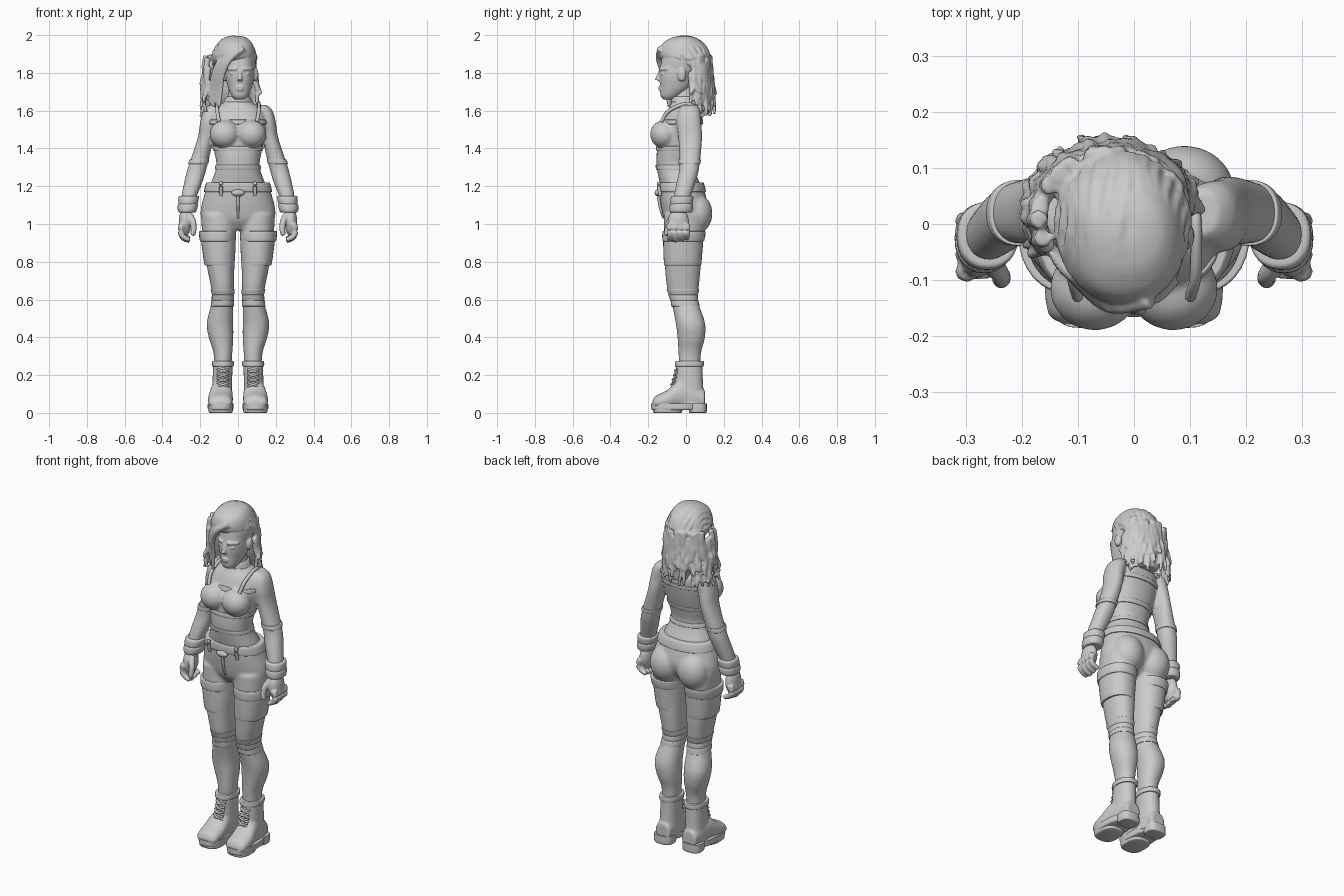
import bpy, bmesh, math, random
from mathutils import Vector, Matrix

random.seed(4)
cube = bpy.data.objects.get("Cube")
if cube:
    bpy.data.objects.remove(cube)

clay = bpy.data.materials.new("clay grey")
clay.use_nodes = True
grey = (.6, .6, .6, 1)
clay.diffuse_color = grey
clay.node_tree.nodes["Principled BSDF"].inputs["Base Color"].default_value = grey


def ring(at, half, front, back, x=0):
    """One oval cross-section: position, half width, depth limits and centre."""
    return at, x - half, x + half, front, back


def spline(rows, steps):
    """Smoothly interpolate a list of equal-length tuples."""
    result = []
    last = len(rows) - 1
    for i in range(last):
        before, start, end, after = (rows[max(0, min(last, i + k))] for k in (-1, 0, 1, 2))
        for step in range(steps):
            t = step / steps
            result.append([
                q + t / 2 * (r - p + t * (2 * p - 5 * q + 4 * r - s + t * (3 * (q - r) + s - p)))
                for p, q, r, s in zip(before, start, end, after)])
    return result + [list(rows[last])]


def skin(bm, rings):
    """Bridge rings of points into a closed surface."""
    loops = [[bm.verts.new(point) for point in points] for points in rings]
    count = len(loops[0])
    for low, high in zip(loops, loops[1:]):
        for i in range(count):
            j = (i + 1) % count
            bm.faces.new((low[i], low[j], high[j], high[i]))
    bm.faces.new(loops[0])
    bm.faces.new(loops[-1])


def loft(bm, rows, power=2.2, along_y=False, steps=4, sides=32):
    """Skin a smooth stack of superellipse cross-sections."""
    rings = []
    for at, left, right, front, back in spline(rows, steps):
        points = []
        for i in range(sides):
            angle = math.tau * i / sides
            c, s = math.cos(angle), math.sin(angle)
            x = (left + right + (right - left) * math.copysign(abs(c) ** (2 / power), c)) / 2
            y = (front + back + (back - front) * math.copysign(abs(s) ** (2 / power), s)) / 2
            points.append((x, at, y) if along_y else (x, y, at))
        rings.append(points)
    skin(bm, rings)


def band(bm, profile, z, height, swell, shift=0):
    """Raised band that follows a lofted profile at height z."""
    rows = []
    fine = spline(profile, 8)
    for offset, grow in ((-1, 0), (-.8, swell), (.8, swell), (1, 0)):
        level = z + offset * height
        at, left, right, front, back = min(fine, key=lambda row: abs(row[0] - level))
        rows.append((level, left - grow + shift, right + grow + shift, front - grow, back + grow))
    loft(bm, rows)


def tube(bm, points, start, end, sides=8, steps=4):
    """Round tube along a smooth path, tapering from start to end radius."""
    path = [Vector(point) for point in spline(points, steps)]
    last = len(path) - 1
    rings = []
    for i, point in enumerate(path):
        direction = path[min(i + 1, last)] - path[max(i - 1, 0)]
        turn = direction.to_track_quat('Z', 'Y')
        radius = start + (end - start) * i / last
        rings.append([point + turn @ Vector((radius * math.cos(angle), radius * math.sin(angle), 0))
                      for angle in (math.tau * k / sides for k in range(sides))])
    skin(bm, rings)


def ball(bm, centre, radii):
    place = Matrix.Translation(centre) @ Matrix.Diagonal((*radii, 1))
    bmesh.ops.create_uvsphere(bm, u_segments=24, v_segments=16, radius=1, matrix=place)


def finish(name, bm, mirror=True, voxel=0, relax=3):
    """Make the object; a voxel size blends its pieces into one surface."""
    bmesh.ops.recalc_face_normals(bm, faces=bm.faces)
    mesh = bpy.data.meshes.new(name)
    bm.to_mesh(mesh)
    bm.free()
    mesh.materials.append(clay)
    part = bpy.data.objects.new(name, mesh)
    bpy.context.collection.objects.link(part)
    bpy.ops.object.select_all(action='DESELECT')
    part.select_set(True)
    bpy.context.view_layer.objects.active = part
    bpy.ops.object.shade_smooth_by_angle(angle=math.radians(50))
    if mirror:
        part.modifiers.new("Mirror", 'MIRROR').use_mirror_merge = False
    if voxel:
        blend = part.modifiers.new("Blend", 'REMESH')
        blend.mode, blend.voxel_size, blend.use_smooth_shade = 'VOXEL', voxel, True
        part.modifiers.new("Relax", 'SMOOTH').iterations = relax


# Body profiles, each from bottom to top
torso = [ring(at=1.14, half=.17, front=-.12, back=.09),
         ring(at=1.2, half=.15, front=-.135, back=.08),
         ring(at=1.3, half=.115, front=-.155, back=.04),
         ring(at=1.38, half=.125, front=-.155, back=.05),
         ring(at=1.46, half=.14, front=-.145, back=.07),
         ring(at=1.54, half=.15, front=-.125, back=.085),
         ring(at=1.6, half=.135, front=-.1, back=.085),
         ring(at=1.66, half=.06, front=-.07, back=.05),
         ring(at=1.76, half=.05, front=-.07, back=.04)]
arm = [ring(at=1.06, x=.27, half=.03, front=-.07, back=.015),
       ring(at=1.14, x=.26, half=.04, front=-.065, back=.025),
       ring(at=1.22, x=.237, half=.048, front=-.05, back=.05),
       ring(at=1.3, x=.215, half=.05, front=-.035, back=.07),
       ring(at=1.45, x=.172, half=.043, front=-.04, back=.085),
       ring(at=1.54, x=.155, half=.045, front=-.05, back=.08),
       ring(at=1.6, x=.137, half=.046, front=-.04, back=.075),
       ring(at=1.63, x=.117, half=.035, front=-.02, back=.06)]
hips = [ring(at=.97, half=.13, front=-.08, back=.04),
        ring(at=1.02, half=.19, front=-.115, back=.09),
        ring(at=1.08, half=.197, front=-.13, back=.115),
        ring(at=1.15, half=.18, front=-.14, back=.105),
        ring(at=1.22, half=.16, front=-.143, back=.085)]
leg = [ring(at=.24, x=.08, half=.045, front=-.035, back=.075),
       ring(at=.32, x=.08, half=.05, front=-.04, back=.08),
       ring(at=.4, x=.09, half=.065, front=-.045, back=.1),
       ring(at=.48, x=.095, half=.07, front=-.055, back=.1),
       ring(at=.6, x=.08, half=.055, front=-.08, back=.06),
       ring(at=.66, x=.082, half=.06, front=-.1, back=.067),
       ring(at=.75, x=.09, half=.07, front=-.11, back=.076),
       ring(at=.85, x=.096, half=.082, front=-.117, back=.082),
       ring(at=.95, x=.1, half=.09, front=-.118, back=.095),
       ring(at=1.05, x=.1, half=.095, front=-.118, back=.11)]

# Upper body and trousers
bm = bmesh.new()
loft(bm, torso)
loft(bm, arm)
ball(bm, centre=(.07, -.115, 1.475), radii=(.08, .075, .075))
finish("upper_body", bm, voxel=.009)
bm = bmesh.new()
loft(bm, hips)
loft(bm, leg)
ball(bm, centre=(.09, .055, 1.055), radii=(.09, .085, .105))
finish("trousers", bm, voxel=.009)

# Garment edges, choker and waistband
bm = bmesh.new()
for z in (1.3, 1.4, 1.54):
    band(bm, torso, z, height=.012, swell=.005)
band(bm, torso, z=1.66, height=.015, swell=.008)
band(bm, hips, z=1.195, height=.025, swell=.008)
ball(bm, centre=(0, -.15, 1.165), radii=(.035, .016, .018))
tube(bm, [(0, -.145, 1.15), (0, -.137, 1.09), (0, -.12, 1.03)], start=.01, end=.005)
finish("garment_bands", bm, mirror=False)
bm = bmesh.new()
tube(bm, [(.1, -.13, 1.54), (.11, -.09, 1.6), (.11, .01, 1.637), (.1, .08, 1.59)], start=.01, end=.01)
tube(bm, [(.09, -.14, 1.22), (.09, -.145, 1.2), (.09, -.135, 1.15)], start=.011, end=.009)
finish("straps_and_belt_loops", bm)

# Glove edges, rolled wrist cuffs, knee folds and thigh pockets
bm = bmesh.new()
band(bm, arm, z=1.33, height=.012, swell=.004)
for z, swell in ((1.085, .017), (1.125, .014)):
    band(bm, arm, z, height=.024, swell=swell)
finish("gloves_and_cuffs", bm)
bm = bmesh.new()
for z in (.58, .61, .64):
    band(bm, leg, z, height=.016, swell=.004)
finish("knee_folds", bm)
bm = bmesh.new()
band(bm, leg, z=.85, height=.07, swell=.003, shift=.007)
band(bm, leg, z=.935, height=.027, swell=.007, shift=.009)
finish("thigh_pockets", bm)

# Loosely curled hands
bm = bmesh.new()
ball(bm, centre=(.28, -.04, 1.01), radii=(.034, .056, .075))
for finger in range(4):
    y = -.085 + .03 * finger
    tip = .91 + .006 * abs(finger - 1)
    tube(bm, [(.295, y, 1), (.304, y, .96), (.288, y, tip + .015), (.255, y, tip)], start=.019, end=.013)
tube(bm, [(.26, -.06, 1.05), (.238, -.09, 1.01), (.236, -.1, .96), (.243, -.1, .94)], start=.02, end=.013)
finish("hands", bm, voxel=.006, relax=2)

# Boots: the foot is lofted from toe to heel, front and back being its bottom and top
bm = bmesh.new()
shaft = [ring(at=.03, x=.085, half=.055, front=-.08, back=.1),
         ring(at=.16, x=.083, half=.052, front=-.06, back=.09),
         ring(at=.27, x=.08, half=.052, front=-.052, back=.088)]
loft(bm, shaft)
loft(bm, [ring(at=-.178, x=.093, half=.035, front=.03, back=.06),
          ring(at=-.16, x=.093, half=.06, front=.02, back=.09),
          ring(at=-.1, x=.093, half=.066, front=.02, back=.12),
          ring(at=-.02, x=.088, half=.058, front=.02, back=.175),
          ring(at=.1, x=.085, half=.045, front=.02, back=.12)], along_y=True)
finish("boots", bm, voxel=.008, relax=2)
bm = bmesh.new()
band(bm, shaft, z=.26, height=.014, swell=.006)
for row in range(5):
    z, y = .14 + .024 * row, -.078 + .007 * row
    for side in (-.03, .03):
        tube(bm, [(.08 - side, y + .012, z), (.08, y, z + .01), (.08 + side, y + .012, z + .02)],
             start=.006, end=.006)
finish("boot_collars_and_laces", bm)
bm = bmesh.new()
for low, high, half, front, back in ((0, .04, .064, -.175, -.02), (.015, .05, .068, -.185, .06),
                                     (0, .05, .057, .015, .11)):
    edge = .007
    loft(bm, [ring(at=low, x=.092, half=half - edge, front=front + edge, back=back - edge),
              ring(at=low + edge, x=.092, half=half, front=front, back=back),
              ring(at=high, x=.092, half=half, front=front, back=back)], power=2.8)
finish("boot_soles", bm)

# Head with face features, turned slightly off centre
middle = .01
bm = bmesh.new()
loft(bm, [ring(at=1.66, x=middle, half=.028, front=-.12, back=-.07),
          ring(at=1.68, x=middle, half=.045, front=-.135, back=-.03),
          ring(at=1.73, x=middle, half=.065, front=-.137, back=.03),
          ring(at=1.8, x=middle, half=.077, front=-.14, back=.06),
          ring(at=1.93, x=middle, half=.07, front=-.12, back=.07)])
ball(bm, centre=(middle, -.02, 1.86), radii=(.085, .11, .12))
tube(bm, [(middle, -.134, 1.815), (middle, -.143, 1.785), (middle, -.152, 1.76)], start=.009, end=.014)
for lip in (1.711, 1.724):
    ball(bm, centre=(middle, -.135, lip), radii=(.022, .011, .006))
for side in (-1, 1):
    tube(bm, [(middle + side * out, y, 1.82) for out, y in ((.015, -.138), (.04, -.128), (.066, -.1))],
         start=.009, end=.007)
    ball(bm, centre=(middle + side * .036, -.122, 1.795), radii=(.017, .013, .009))
    ball(bm, centre=(middle + side * .084, -.022, 1.79), radii=(.014, .024, .036))
finish("head", bm, mirror=False, voxel=.005, relax=2)

# Hair: swept cap, strands over the crown, hanging locks and a fringe over one eye
bm = bmesh.new()
loft(bm, [ring(at=1.6, x=-.015, half=.055, front=.07, back=.135),
          ring(at=1.7, x=-.025, half=.1, front=.03, back=.14),
          ring(at=1.82, x=-.02, half=.115, front=0, back=.13),
          ring(at=1.87, x=-.02, half=.115, front=-.13, back=.12),
          ring(at=1.94, x=-.015, half=.098, front=-.135, back=.09),
          ring(at=1.98, x=-.012, half=.067, front=-.09, back=.06),
          ring(at=1.995, x=-.01, half=.03, front=-.04, back=.02)])
for strand in range(15):
    points = []
    for degrees in range(20, 171, 25):
        t = math.radians(degrees)
        side = math.radians(11 * (strand - 7)) + .08 * math.sin(t * 3 + strand)
        points.append((-.02 + .113 * math.sin(side), -.01 - .132 * math.cos(side) * math.cos(t),
                       1.865 + .124 * math.cos(side) * math.sin(t)))
    tube(bm, points, start=.009, end=.014)
for lock in range(58):
    angle = math.radians(5 + 200 * (lock + random.random()) / 58)
    top, bottom = random.uniform(1.78, 1.9), random.uniform(1.56, 1.7)
    points = []
    for step in range(5):
        fall = step / 4
        flare, wave = 1 + .2 * fall, .014 * fall
        points.append((-.04 + .128 * math.cos(angle) * flare + random.uniform(-wave, wave),
                       .012 + .112 * math.sin(angle) * flare + random.uniform(-wave, wave),
                       top + (bottom - top) * fall))
    tube(bm, points, start=.017, end=.008)
for lock in range(6):
    slide = .01 * lock
    tube(bm, [(.03 - slide, -.135 + slide, 1.93), (-.04 - slide, -.146 + slide, 1.875),
              (-.08 - slide, -.12 + slide, 1.79), (-.09 - slide, -.1 + slide, 1.71),
              (-.1 - slide, -.09 + slide, 1.62 + .012 * (lock % 3))], start=.017, end=.009)
finish("hair", bm, mirror=False, voxel=.006, relax=2)
